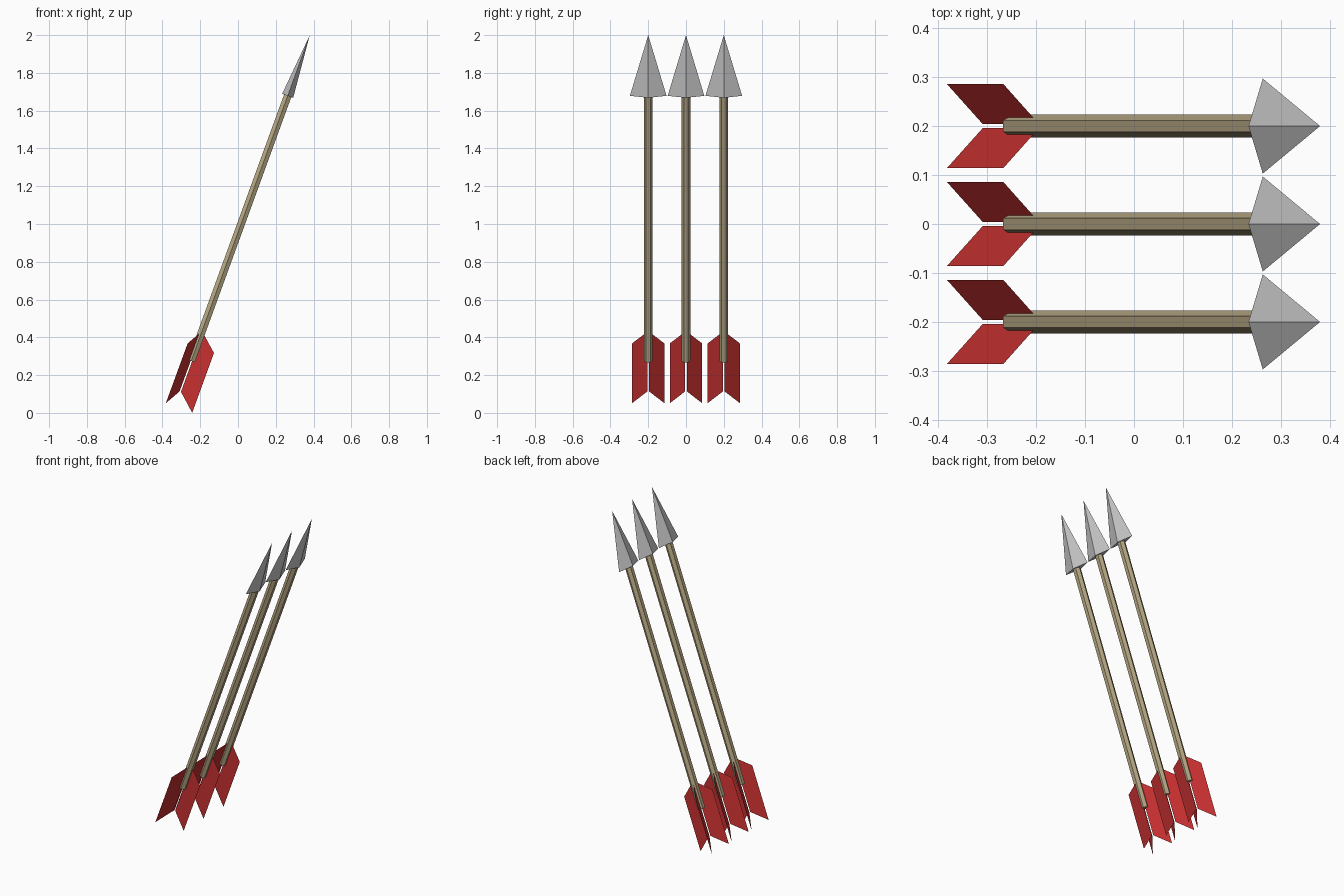
import bpy, bmesh
from math import sin, cos, pi, radians

if "Cube" in bpy.data.objects:
    bpy.data.objects.remove(bpy.data.objects["Cube"])

TILT = radians(20)


def material(name, rgb):
    m = bpy.data.materials.new(name)
    m.diffuse_color = (*rgb, 1)
    m.use_nodes = True
    m.node_tree.nodes["Principled BSDF"].inputs["Base Color"].default_value = m.diffuse_color
    return m


wood = material("wood", (0.47, 0.39, 0.23))
red = material("red_feather", (0.58, 0.03, 0.03))


def add_part(name, bm, y, mat=None):
    """Arrow parts are built along local z with the tip at the origin, then tilted."""
    mesh = bpy.data.meshes.new(name)
    bm.to_mesh(mesh)
    bm.free()
    ob = bpy.data.objects.new(name, mesh)
    bpy.context.collection.objects.link(ob)
    ob.location = (0.38, y, 2.0)
    ob.rotation_euler = (0, TILT, 0)
    if mat:
        mesh.materials.append(mat)


def ring(bm, n, rx, ry, z):
    return [bm.verts.new((rx * sin(2 * pi * i / n), ry * cos(2 * pi * i / n), z))
            for i in range(n)]


def arrow_head():
    # flattened four-sided pyramid
    bm = bmesh.new()
    base = ring(bm, 4, 0.031, 0.097, -0.342)
    tip = bm.verts.new((0, 0, 0))
    bm.faces.new(base)
    for i in range(4):
        bm.faces.new((base[i], base[(i + 1) % 4], tip))
    bmesh.ops.recalc_face_normals(bm, faces=bm.faces)
    return bm


def arrow_shaft():
    # six-sided rod
    bm = bmesh.new()
    a = ring(bm, 6, 0.0235, 0.0235, -1.836)
    b = ring(bm, 6, 0.0235, 0.0235, -0.342)
    bm.faces.new(a)
    bm.faces.new(b)
    for i in range(6):
        j = (i + 1) % 6
        bm.faces.new((a[i], a[j], b[j], b[i]))
    bmesh.ops.recalc_face_normals(bm, faces=bm.faces)
    return bm


def arrow_fletching():
    # three swept flat vanes, 120 degrees apart
    bm = bmesh.new()
    profile = [(0.005, -1.672), (0.099, -1.755), (0.099, -2.092), (0.005, -2.008)]
    for k in range(3):
        a = 2 * pi * k / 3
        bm.faces.new([bm.verts.new((r * cos(a), r * sin(a), z)) for r, z in profile])
    return bm


for i, y in enumerate((-0.2, 0.0, 0.2), 1):
    add_part(f"arrow_head_{i}", arrow_head(), y)
    add_part(f"arrow_shaft_{i}", arrow_shaft(), y, wood)
    add_part(f"arrow_fletching_{i}", arrow_fletching(), y, red)
